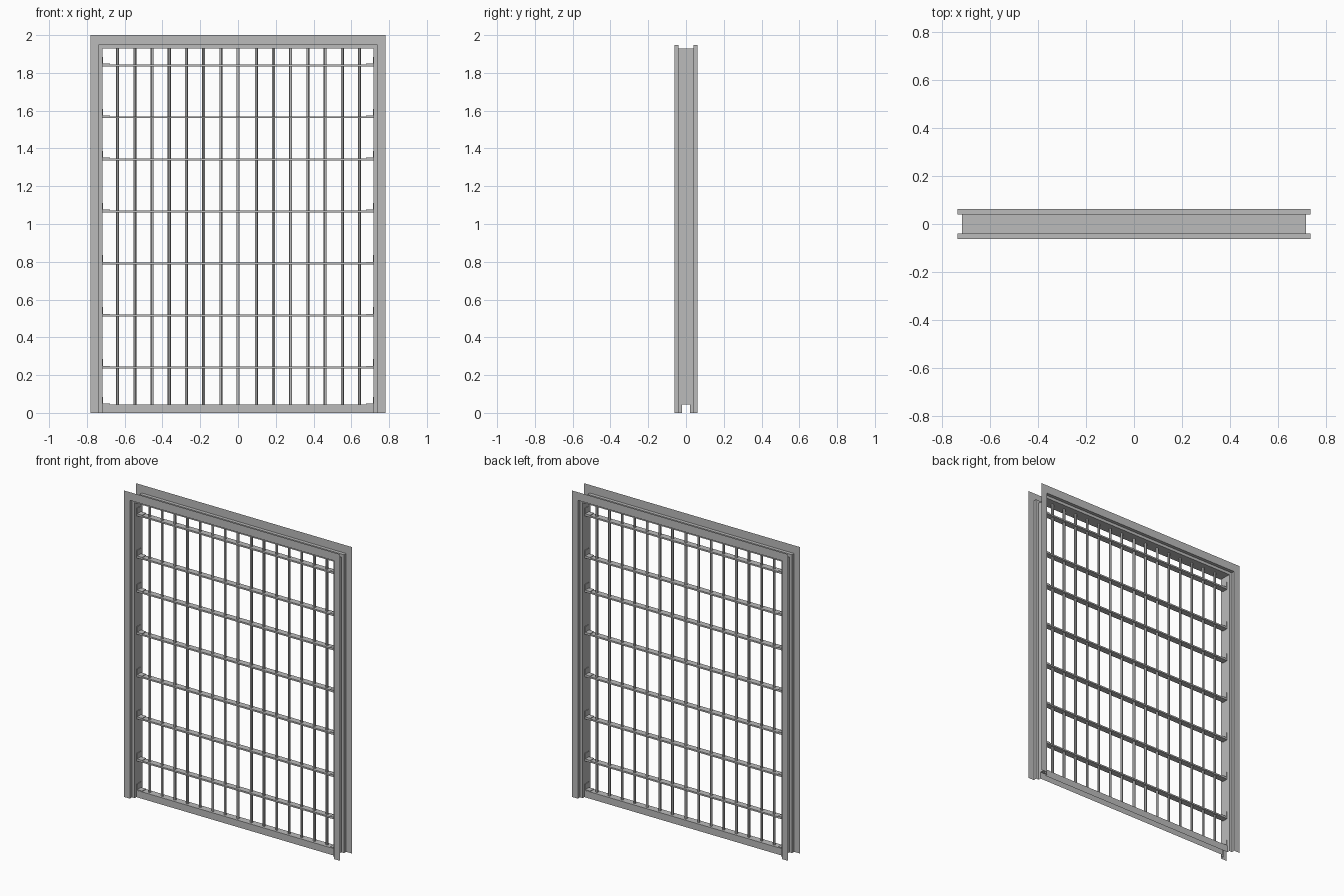
import bpy, bmesh
from mathutils import Vector

cube = bpy.data.objects.get("Cube")
if cube:
    bpy.data.objects.remove(cube)

steel = bpy.data.materials.new("grey steel")
steel.use_nodes = True
GREY = (0.5, 0.5, 0.5, 1)
steel.diffuse_color = GREY
steel.node_tree.nodes["Principled BSDF"].inputs["Base Color"].default_value = GREY

OPEN_X, OPEN_Z = 0.718, 1.928   # clear opening
SILL_H, SILL_Y = 0.045, 0.0225  # sill height and half depth


def finish(name, bm):
    mesh = bpy.data.meshes.new(name)
    bm.to_mesh(mesh)
    bm.free()
    mesh.materials.append(steel)
    obj = bpy.data.objects.new(name, mesh)
    bpy.context.collection.objects.link(obj)
    return obj


def box(bm, low, high):
    low, high = Vector(low), Vector(high)
    made = bmesh.ops.create_cube(bm, size=1)["verts"]
    bmesh.ops.scale(bm, vec=high - low, verts=made)
    bmesh.ops.translate(bm, vec=(low + high) / 2, verts=made)


# Folded sheet frame: half profile as (half width, top height, depth)
half = [(0.78, 2.0, 0.062), (0.738, 1.947, 0.062), (0.738, 1.947, 0.04),
        (OPEN_X, OPEN_Z, 0.04), (OPEN_X, OPEN_Z, SILL_Y)]
profile = [(x, z, -y) for x, z, y in half] + half[::-1]
bm = bmesh.new()
rows = []
for x, z, y in profile:
    path = [(-x, 0), (-x, SILL_H), (-x, z), (x, z), (x, SILL_H), (x, 0)]
    rows.append([bm.verts.new((px, y, pz)) for px, pz in path])
middle = len(half) - 1
for i in range(len(rows) - 1):
    for j in range(5):
        if i == middle and j in (0, 4):
            continue  # notch where the sill meets the jamb
        bm.faces.new((rows[i][j], rows[i + 1][j], rows[i + 1][j + 1], rows[i][j + 1]))
finish("door_frame", bm)

# Sill: open-ended inverted channel
bm = bmesh.new()
section = [(-SILL_Y, 0), (-SILL_Y, SILL_H), (SILL_Y, SILL_H), (SILL_Y, 0)]
ends = [[bm.verts.new((x, y, z)) for y, z in section] for x in (-OPEN_X, OPEN_X)]
for i in range(3):
    bm.faces.new((ends[0][i], ends[1][i], ends[1][i + 1], ends[0][i + 1]))
finish("sill_channel", bm)

# Flat cross bars
levels = [0.24, 0.515, 0.79, 1.067, 1.342, 1.565, 1.84]
bm = bmesh.new()
for z in levels:
    box(bm, (-OPEN_X, -0.02, z - 0.005), (OPEN_X, 0.02, z + 0.005))
finish("cross_bars", bm)

# Angle brackets on the sill and on each cross bar
bm = bmesh.new()
for z in [SILL_H] + [level + 0.005 for level in levels]:
    for side in (-1, 1):
        for inner, height in ((0.714, 0.04), (0.678, 0.004)):
            xs = sorted((side * inner, side * OPEN_X))
            box(bm, (xs[0], -0.02, z), (xs[1], 0.02, z + height))
finish("angle_brackets", bm)

# Round upright bars
bm = bmesh.new()
step = 0.091
for i in range(15):
    x = (i - 7) * step + (0.006 if i > 7 else 0)
    made = bmesh.ops.create_cone(bm, cap_ends=True, segments=12, radius1=0.008,
                                 radius2=0.008, depth=OPEN_Z - SILL_H)["verts"]
    bmesh.ops.translate(bm, vec=(x, 0, (OPEN_Z + SILL_H) / 2), verts=made)
bars = finish("upright_bars", bm)
bpy.ops.object.select_all(action="DESELECT")
bars.select_set(True)
bpy.context.view_layer.objects.active = bars
bpy.ops.object.shade_smooth_by_angle()
